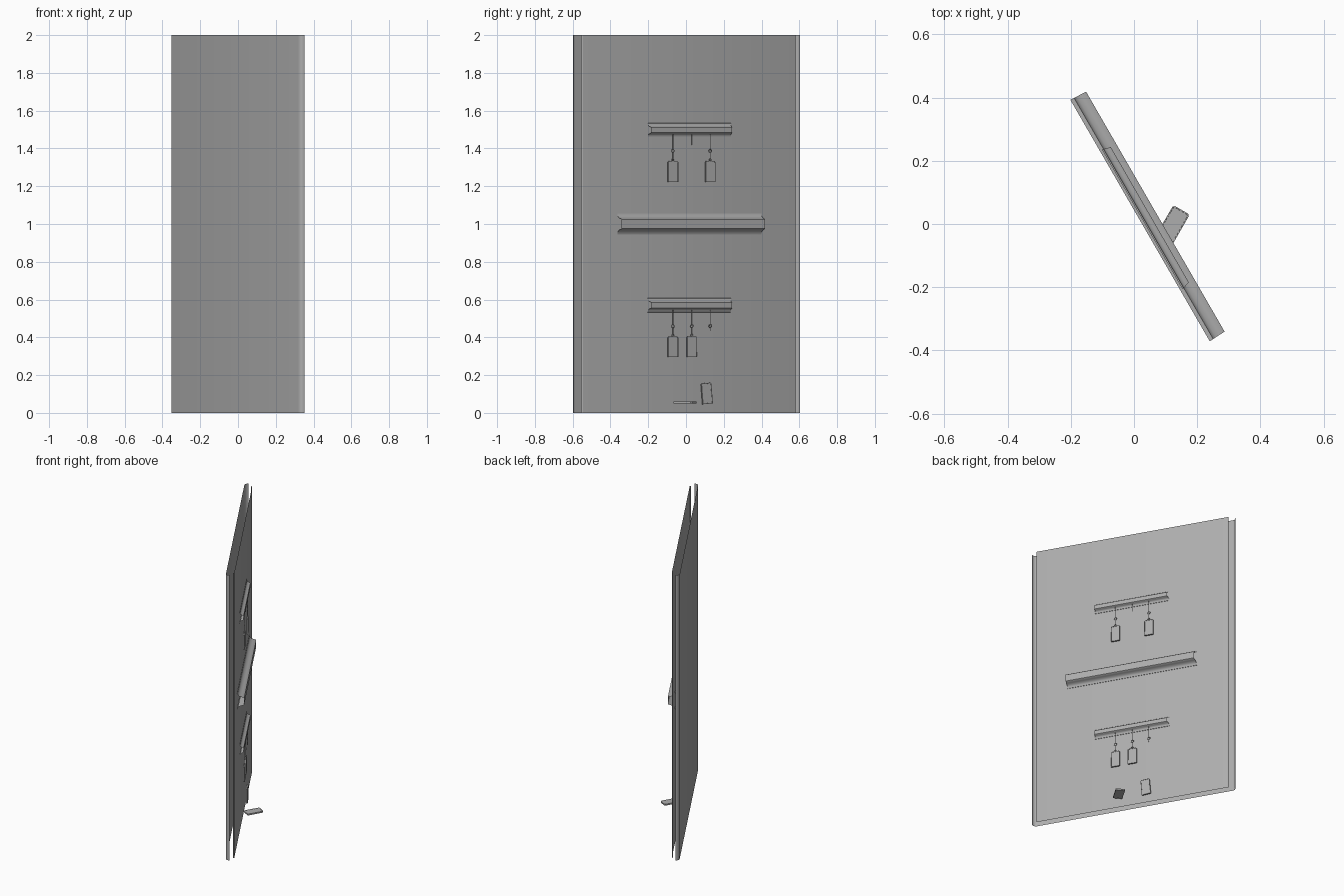
import bpy, bmesh, math
from mathutils import Matrix, Vector

if "Cube" in bpy.data.objects:
    bpy.data.objects.remove(bpy.data.objects["Cube"])

# local frame: X along the panel, Y out of its face, Z up; turned as a whole
TURN = Matrix.Rotation(math.radians(-60), 4, 'Z')
FACE = 0.033      # depth of the front sheet
HANG = 0.05       # depth of the hanging parts

GREY = bpy.data.materials.new("dark_grey")
GREY.diffuse_color = (0.42, 0.42, 0.42, 1)
GREY.use_nodes = True
GREY.node_tree.nodes["Principled BSDF"].inputs["Base Color"].default_value = GREY.diffuse_color


def add(name, bm, local=Matrix(), smooth=True):
    bmesh.ops.recalc_face_normals(bm, faces=bm.faces)
    me = bpy.data.meshes.new(name)
    bm.to_mesh(me)
    bm.free()
    me.materials.append(GREY)
    ob = bpy.data.objects.new(name, me)
    bpy.context.collection.objects.link(ob)
    me.transform(TURN @ local)
    if smooth:
        bpy.ops.object.select_all(action='DESELECT')
        ob.select_set(True)
        bpy.context.view_layer.objects.active = ob
        bpy.ops.object.shade_smooth_by_angle(angle=math.radians(35))
    return ob


def loft(rows):
    """Skin between consecutive rows of points."""
    bm = bmesh.new()
    vr = [[bm.verts.new(p) for p in r] for r in rows]
    for a, b in zip(vr, vr[1:]):
        for i in range(len(a) - 1):
            bm.faces.new((a[i], a[i + 1], b[i + 1], b[i]))
    return bm


def sheet(name, half, y, roll, turn):
    """Upright sheet whose side edges roll over by a quarter circle."""
    side = []
    for i in range(6):
        a = math.radians(90 * i / 5)
        side.append((half - roll + roll * math.sin(a), y + turn * roll * (1 - math.cos(a))))
    outline = [(-px, py) for px, py in reversed(side)] + side
    add(name, loft([[(px, py, z) for px, py in outline] for z in (0, 2)]))


def rail(name, z, length, outer, inner, back, depth, taper):
    """Hat-shaped channel whose lips curve into the sheet."""
    d, w = depth - FACE, outer - inner
    half = [(outer, back), (outer - 0.1 * w, FACE + 0.002),
            (inner + 0.6 * w, FACE + 0.1 * d), (inner + 0.33 * w, FACE + 0.28 * d),
            (inner + 0.15 * w, FACE + 0.6 * d), (inner + 0.06 * w, FACE + 0.9 * d),
            (inner - 0.06 * w, depth)]
    prof = half + [(-h, y) for h, y in reversed(half)]
    rows = []
    for s in (-1, 1):
        rows.append([(s * (length / 2 - taper * (y - back) / (depth - back)), y, z + h)
                     for h, y in prof])
    add(name, loft(rows))


def tag(name, local):
    """Thin plate with clipped shoulders and a raised border, hung from its top."""
    w, h, t = 0.03, 0.11, 0.005
    pts = [(-w, -h), (w, -h), (w, -0.006), (w - 0.006, 0),
           (-w + 0.006, 0), (-w, -0.006)]
    bm = bmesh.new()
    f = bm.faces.new([bm.verts.new((x, -t, z)) for x, z in pts])
    ext = bmesh.ops.extrude_face_region(bm, geom=[f])
    bmesh.ops.translate(bm, vec=(0, 2 * t, 0),
                        verts=[g for g in ext['geom'] if isinstance(g, bmesh.types.BMVert)])
    if len([g for g in bm.faces if len(g.verts) == 6]) < 2:
        bm.faces.new([v for v in bm.verts if v.co.y < 0])
    bmesh.ops.recalc_face_normals(bm, faces=bm.faces)
    big = [g for g in bm.faces if len(g.verts) == 6]
    bmesh.ops.inset_individual(bm, faces=big, thickness=0.004, depth=0)
    bmesh.ops.inset_individual(bm, faces=big, thickness=0.0005, depth=-0.001)
    add(name, bm, local, False)


def rod(name, x, z0, z1, r=0.002):
    bm = bmesh.new()
    bmesh.ops.create_cone(bm, cap_ends=True, segments=8, radius1=r, radius2=r,
                          depth=abs(z1 - z0))
    add(name, bm, Matrix.Translation((x, HANG, (z0 + z1) / 2)))


def ring(name, x, z, R, r):
    rows = []
    for i in range(17):
        a = math.tau * i / 16
        rows.append([((R + r * math.cos(b)) * math.cos(a), r * math.sin(b),
                      (R + r * math.cos(b)) * math.sin(a))
                     for b in (math.tau * j / 6 for j in range(7))])
    bm = loft(rows)
    bmesh.ops.remove_doubles(bm, verts=bm.verts, dist=1e-5)
    add(name, bm, Matrix.Translation((x, HANG, z)))


def hanger(name, x, z, parts):
    """Wire below a rail; parts: 1 stub, 2 with ring, 3 with ring and tag."""
    rod(name + "_wire", x, z, z - (0.055 if parts == 1 else 0.077))
    if parts > 1:
        ring(name + "_ring", x, z - 0.087, 0.008, 0.002)
        rod(name + "_lower_wire", x, z - 0.096, z - (0.13 if parts == 3 else 0.112))
    if parts > 2:
        ring(name + "_eyelet", x, z - 0.135, 0.006, 0.002)
        tag(name + "_tag", Matrix.Translation((x, HANG, z - 0.141)))


# back sheet and front sheet, both with rolled side edges
sheet("back_sheet", 0.692, -0.018, 0.025, 1)
sheet("front_sheet", 0.655, FACE, 0.008, -1)

# one long rail and two short ones
rail("long_rail", 1.0, 0.882, 0.058, 0.025, 0.022, 0.078, 0.003)
rail("upper_rail", 1.4975, 0.510, 0.038, 0.015, 0.030, 0.058, 0.008)
rail("lower_rail", 0.57, 0.510, 0.039, 0.015, 0.030, 0.058, 0.008)

# hanging wires, rings and tags
for label, z, kinds in (("upper", 1.474, (3, 1, 3)), ("lower", 0.546, (3, 3, 2))):
    for i, (x, k) in enumerate(zip((0.1085, -0.007, -0.1195), kinds)):
        hanger(f"{label}_hanger_{i + 1}", x, z, k)

# two fallen tags: one leaning upright, one lying flat
tag("leaning_tag", Matrix.Translation((-0.098, HANG, 0.103))
    @ Matrix.Rotation(math.radians(5), 4, 'Y') @ Matrix.Translation((0, 0, 0.055)))
tag("flat_tag", Matrix.Translation((0.064, 0.105, 0.056))
    @ Matrix.Rotation(math.radians(30), 4, 'Z')
    @ Matrix.Rotation(math.radians(-90), 4, 'X') @ Matrix.Translation((0, 0, 0.055)))
